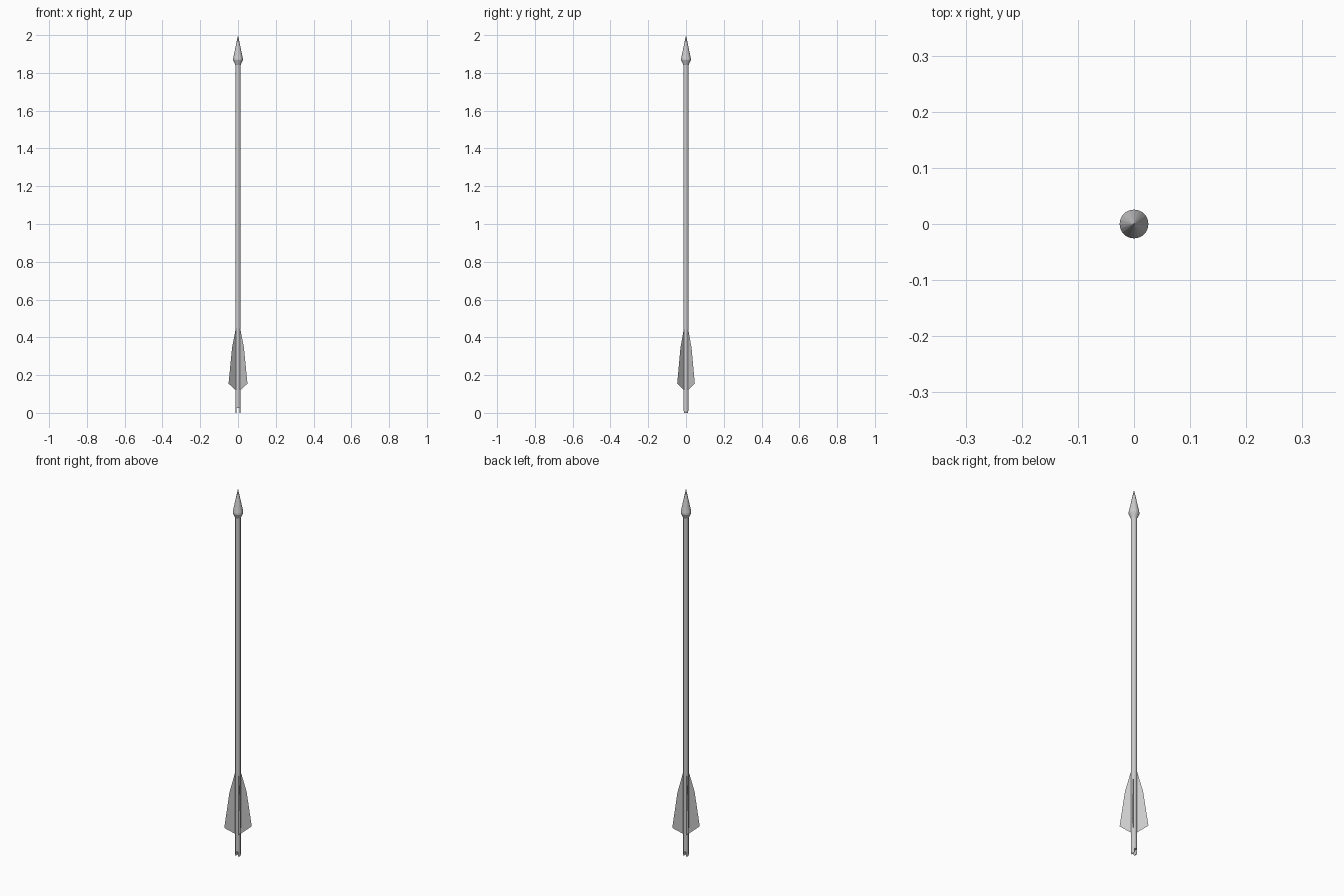
import bpy, bmesh
from math import cos, sin, pi, radians

if "Cube" in bpy.data.objects:
    bpy.data.objects.remove(bpy.data.objects["Cube"])

SIDES = 20
SHAFT_R = 0.0142


def make_object(name, bm):
    mesh = bpy.data.meshes.new(name)
    bm.to_mesh(mesh)
    bm.free()
    obj = bpy.data.objects.new(name, mesh)
    bpy.context.collection.objects.link(obj)
    return obj


def lathe(name, profile):
    """Revolve (radius, z) points around z, capping both ends."""
    bm = bmesh.new()
    rings = []
    for r, z in profile:
        n = SIDES if r > 0 else 1
        rings.append([bm.verts.new((r * cos(2 * pi * i / SIDES),
                                    r * sin(2 * pi * i / SIDES), z)) for i in range(n)])
    for a, b in zip(rings, rings[1:]):
        for i in range(SIDES):
            j = (i + 1) % SIDES
            if len(b) == 1:
                bm.faces.new((a[i], a[j], b[0]))
            else:
                bm.faces.new((a[i], a[j], b[j], b[i]))
    for ring in (rings[0], rings[-1]):
        if len(ring) > 1:
            bm.faces.new(ring)
    bmesh.ops.recalc_face_normals(bm, faces=bm.faces)
    return make_object(name, bm)


# Shaft, with a slot cut front to back through its foot for the string
shaft = lathe("shaft", [(0.0125, 0), (SHAFT_R, 0.01), (SHAFT_R, 1.85)])
bm = bmesh.new()
bmesh.ops.create_cube(bm, size=1)
bmesh.ops.scale(bm, vec=(0.015, 0.1, 0.05), verts=bm.verts)
cutter = make_object("nock_cutter", bm)
cutter.hide_render = True
cutter.hide_set(True)
slot = shaft.modifiers.new("nock_slot", 'BOOLEAN')
slot.operation = 'DIFFERENCE'
slot.solver = 'EXACT'
slot.object = cutter

# Pointed head with a chamfered collar
lathe("arrow_head", [(SHAFT_R, 1.842), (0.0257, 1.868), (0.0257, 1.876), (0, 2.0)])

# Four paper-thin vanes set diagonally around the shaft
VANE = [(0.012, 0.118), (0.016, 0.12), (0.0685, 0.155),
        (0.043, 0.345), (0.014, 0.455), (0.012, 0.455)]
for k, angle in enumerate((43, 137, 223, 317)):
    c, s = cos(radians(angle)), sin(radians(angle))
    bm = bmesh.new()
    bm.faces.new([bm.verts.new((r * c, r * s, z)) for r, z in VANE])
    make_object(f"vane_{k + 1}", bm)
